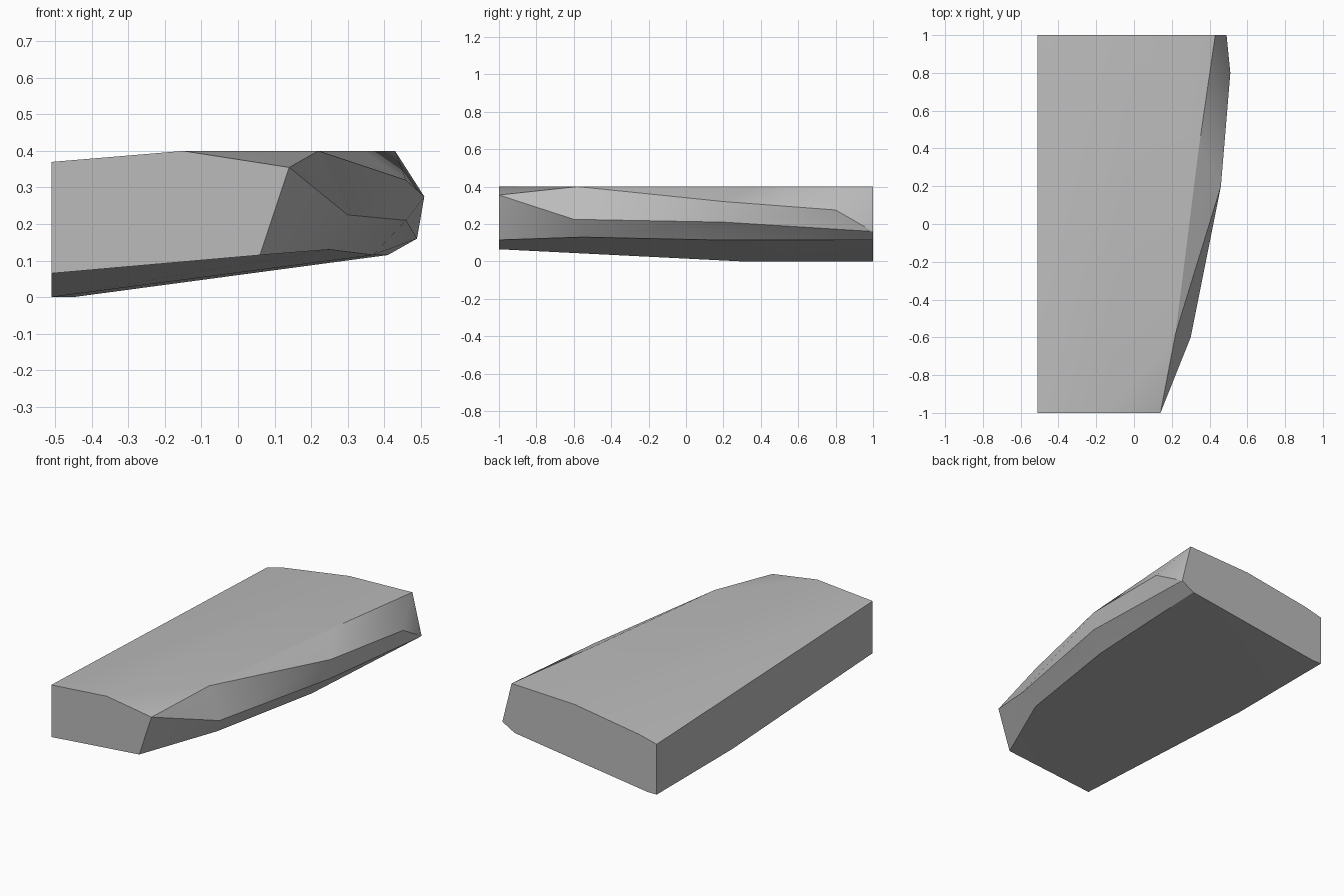
import bpy
import bmesh
import math

default_cube = bpy.data.objects.get("Cube")
if default_cube:
    bpy.data.objects.remove(default_cube, do_unlink=True)

# Corners of the slab, named by where they sit
corners = {
    # front end
    "front_base": (-.51, -1, .065), "front_keel": (.06, -1, .115),
    "front_rim": (.14, -1, .355), "front_ridge": (-.15, -1, .4),
    "front_top": (-.51, -1, .37),
    # upper rim of the curved side
    "rim_a": (.22, -.58, .4), "rim_b": (.34, .38, .4), "rim_end": (.43, 1, .4),
    # widest line of the curved side
    "waist_a": (.30, -.6, .225), "waist_b": (.46, .2, .21),
    "shoulder": (.46, .2, .32), "waist_c": (.51, .8, .275),
    "waist_end": (.49, 1, .16),
    # lower edge of the curved side
    "keel_a": (.25, -.55, .13), "keel_b": (.37, .15, .115),
    "keel_end": (.41, 1, .115),
    # back end and straight side
    "back_ridge": (.02, 1, .386), "back_slope": (-.40, 1, .322),
    "back_top": (-.51, 1, .295), "back_base": (-.51, 1, 0),
    "back_foot": (-.45, 1, 0), "base_bend": (-.51, .3, 0),
}

panels = [
    # ends and straight side
    "front_base front_keel front_rim front_ridge front_top",
    "rim_end back_ridge back_slope back_top back_base back_foot keel_end waist_end",
    "front_base base_bend back_base back_top front_top",
    # top
    "front_top front_ridge back_ridge",
    "front_top back_ridge back_slope",
    "front_top back_slope back_top",
    "front_ridge front_rim rim_a",
    "front_ridge rim_a rim_b rim_end back_ridge",
    # curved side
    "front_rim waist_a rim_a",
    "rim_a waist_a shoulder",
    "rim_a shoulder rim_b",
    "rim_b shoulder rim_end",
    "shoulder waist_c rim_end",
    "waist_a waist_b shoulder",
    "shoulder waist_b waist_c",
    "waist_b waist_end waist_c",
    "waist_c waist_end rim_end",
    "front_keel waist_a front_rim",
    "front_keel keel_a waist_a",
    "keel_a keel_b waist_b waist_a",
    "keel_b keel_end waist_end waist_b",
    # underside
    "front_base front_keel keel_a",
    "front_base keel_a base_bend",
    "base_bend keel_a keel_b",
    "base_bend keel_b keel_end",
    "base_bend keel_end back_foot",
    "base_bend back_foot back_base",
]

bm = bmesh.new()
verts = {name: bm.verts.new(co) for name, co in corners.items()}
for panel in panels:
    bm.faces.new([verts[name] for name in panel.split()])
bmesh.ops.recalc_face_normals(bm, faces=bm.faces)

mesh = bpy.data.meshes.new("curved_slab")
bm.to_mesh(mesh)
bm.free()
slab = bpy.data.objects.new("curved_slab", mesh)
bpy.context.collection.objects.link(slab)

# Plain grey
grey = bpy.data.materials.new("plain_grey")
grey.use_nodes = True
colour = (.5, .5, .5, 1)
grey.diffuse_color = colour
grey.node_tree.nodes["Principled BSDF"].inputs["Base Color"].default_value = colour
mesh.materials.append(grey)

# Soft facets with crisp borders
bpy.ops.object.select_all(action="DESELECT")
slab.select_set(True)
bpy.context.view_layer.objects.active = slab
bpy.ops.object.shade_smooth_by_angle(angle=math.radians(30))
